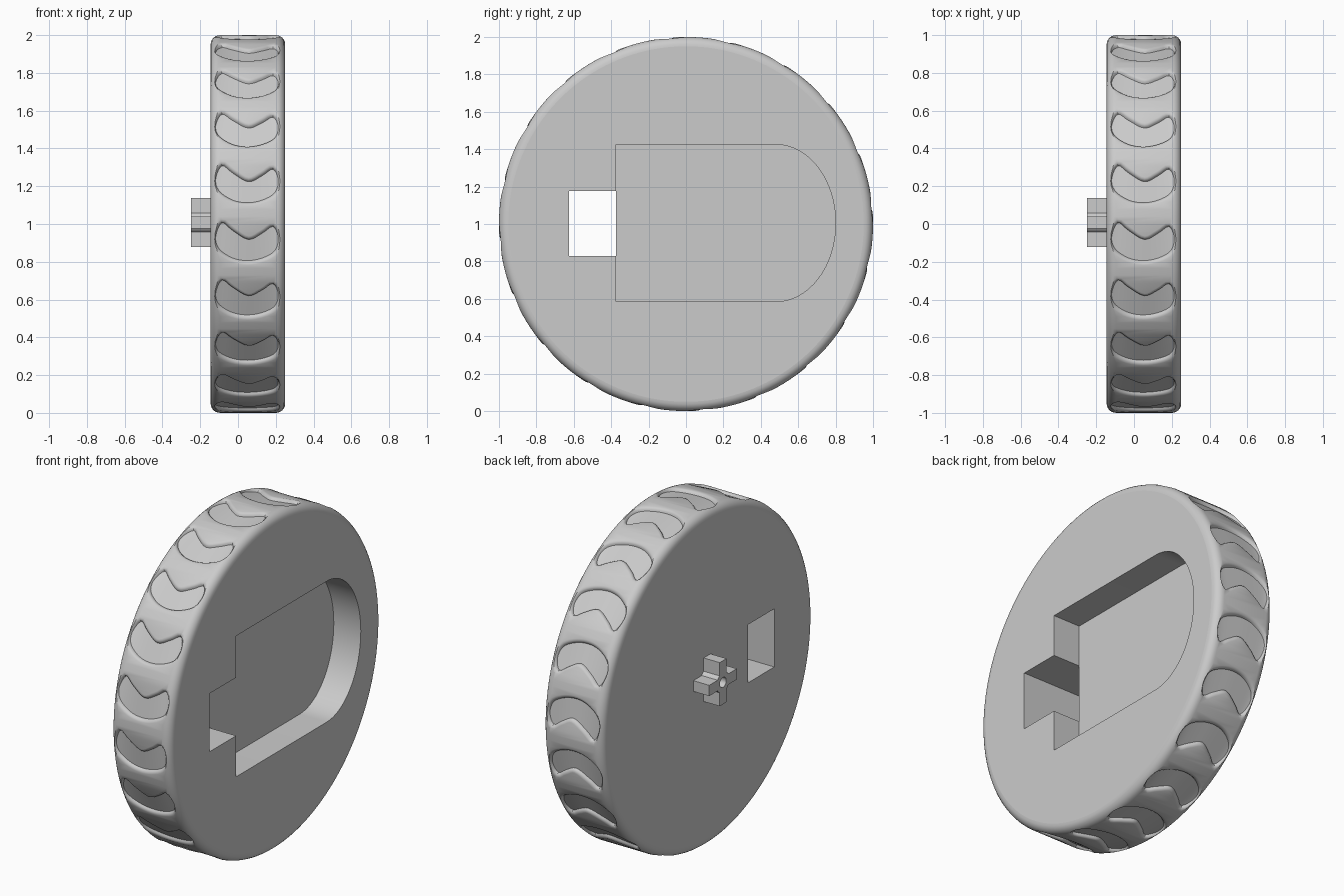
import bpy, bmesh, math
from mathutils import Vector

cube = bpy.data.objects.get("Cube")
if cube:
    bpy.data.objects.remove(cube, do_unlink=True)

grey = bpy.data.materials.new("plain grey")
grey.use_nodes = True
grey.diffuse_color = (0.6, 0.6, 0.6, 1)
grey.node_tree.nodes["Principled BSDF"].inputs["Base Color"].default_value = (0.6, 0.6, 0.6, 1)

BACK, FRONT, FLOOR = -0.145, 0.25, 0.072   # wheel faces and pocket floor along x


def finish(name, bm):
    bmesh.ops.recalc_face_normals(bm, faces=bm.faces)
    mesh = bpy.data.meshes.new(name)
    bm.to_mesh(mesh)
    bm.free()
    mesh.materials.append(grey)
    ob = bpy.data.objects.new(name, mesh)
    bpy.context.collection.objects.link(ob)
    return ob


def loft(bm, rings):
    """Bridge closed rings of points; return the rings as vertices."""
    rings = [[bm.verts.new(p) for p in ring] for ring in rings]
    for a, b in zip(rings, rings[1:]):
        for i in range(len(a)):
            j = (i + 1) % len(a)
            bm.faces.new((a[i], a[j], b[j], b[i]))
    return rings


def prism(name, outline, x0, x1):
    """Extrude a (y, z) outline along x."""
    bm = bmesh.new()
    rings = loft(bm, [[(x, y, z) for y, z in outline] for x in (x0, x1)])
    bm.faces.new(rings[0])
    bm.faces.new(rings[1])
    return finish(name, bm)


def circle(r, n, y=0.0, z=1.0):
    return [(y + r * math.cos(math.tau * i / n), z + r * math.sin(math.tau * i / n))
            for i in range(n)]


def combine(ob, tool, operation):
    mod = ob.modifiers.new(operation, 'BOOLEAN')
    mod.operation, mod.solver, mod.object = operation, 'EXACT', tool
    bpy.ops.object.select_all(action='DESELECT')
    bpy.context.view_layer.objects.active = ob
    ob.select_set(True)
    bpy.ops.object.modifier_apply(modifier=mod.name)
    bpy.data.objects.remove(tool, do_unlink=True)


def shade(ob):
    bpy.ops.object.select_all(action='DESELECT')
    bpy.context.view_layer.objects.active = ob
    ob.select_set(True)
    bpy.ops.object.shade_smooth_by_angle(angle=math.radians(32))
    for p in ob.data.polygons:      # keep the side faces perfectly flat
        if abs(p.normal.x) > 0.999:
            p.use_smooth = False


# Wheel disc with rounded rim
ROUND, STEPS = 0.05, 6
arc = [math.pi / 2 * i / STEPS for i in range(STEPS + 1)]
profile = [(BACK + ROUND * (1 - math.sin(a)), 1 - ROUND * (1 - math.cos(a))) for a in reversed(arc)]
profile += [(FRONT - ROUND * (1 - math.sin(a)), 1 - ROUND * (1 - math.cos(a))) for a in arc]
bm = bmesh.new()
rings = loft(bm, [[(x, y, z) for y, z in circle(r, 160)] for x, r in profile])
bm.faces.new(rings[0])
bm.faces.new(rings[-1])
wheel = finish("wheel", bm)

# Bean outline for one tread groove: (across, along the rim)
bean = [Vector(p) for p in (
    (-.118, .13), (-.10, .065), (-.03, .015), (.05, 0), (.13, .015), (.195, .055),
    (.213, .125), (.185, .185), (.13, .15), (.055, .115), (-.03, .165), (-.085, .205))]


def smooth_loop(pts, sub):
    out, n = [], len(pts)
    for i in range(n):
        a, b, c, d = (pts[(i + k) % n] for k in (-1, 0, 1, 2))
        for s in range(sub):
            t = s / sub
            out.append(0.5 * (2 * b + (c - a) * t + (2 * a - 5 * b + 4 * c - d) * t ** 2
                              + (3 * b - a - 3 * c + d) * t ** 3))
    return out


# Ring of flared groove cutters, with soft lips
loop = smooth_loop(bean, 4)
N = len(loop)
normals = []
for i in range(N):
    t = (loop[(i + 1) % N] - loop[i - 1]).normalized()
    normals.append(Vector((t.y, -t.x)))
levels = ((.98, 0), (.99, .004), (.996, .01), (1.0, .02), (1.004, .03), (1.03, .032))
GROOVES = 20
bm = bmesh.new()
for k in range(GROOVES):
    start = math.radians(6.6) + math.tau * k / GROOVES
    rings = []
    for r, spread in levels:
        ring = []
        for p, nrm in zip(loop, normals):
            q = p + nrm * spread
            ring.append((q.x, -r * math.cos(start + q.y), 1 + r * math.sin(start + q.y)))
        rings.append(ring)
    rings = loft(bm, rings)
    for ring in (rings[0], rings[-1]):      # caps as strips that follow the rim
        for i in range(N // 2):
            quad = (ring[i], ring[i + 1], ring[N - i - 1], ring[-i])
            bm.faces.new(list(dict.fromkeys(quad)))
combine(wheel, finish("groove_cutters", bm), 'DIFFERENCE')

# Front pocket with a rounded end and side notch
LOW, HIGH, MID = 0.585, 1.425, 1.005
pocket = [(-.375, LOW)]
for i in range(33):
    a = math.pi * (i / 32 - 0.5)
    pocket.append((.48 + .32 * math.cos(a), MID + .42 * math.sin(a)))
pocket += [(-.375, HIGH), (-.375, 1.177), (-.625, 1.177), (-.625, .83), (-.375, .83)]
combine(wheel, prism("pocket_cutter", pocket, FLOOR, 0.4), 'DIFFERENCE')

# Slot through the whole wheel
slot = [(-.625, .83), (-.375, .83), (-.375, 1.177), (-.625, 1.177)]
combine(wheel, prism("slot_cutter", slot, -0.4, 0.1), 'DIFFERENCE')
shade(wheel)

# Cross-shaped axle stub on the back, with a round hub and a central bore
CY, CZ, ARM, HALF = .008, 1.008, .13, .032
quarter = [(ARM, -HALF), (ARM, HALF), (HALF, HALF)]
cross = []
for k in range(4):
    c, s = round(math.cos(k * math.pi / 2)), round(math.sin(k * math.pi / 2))
    cross += [(CY + c * y - s * z, CZ + s * y + c * z) for y, z in quarter]
stub = prism("axle_stub", cross, -0.25, BACK + .005)
combine(stub, prism("hub", circle(.06, 32, CY, CZ), -0.25, BACK + .005), 'UNION')
combine(stub, prism("bore", circle(.03, 24, CY, CZ), -0.3, BACK - .001), 'DIFFERENCE')
shade(stub)
